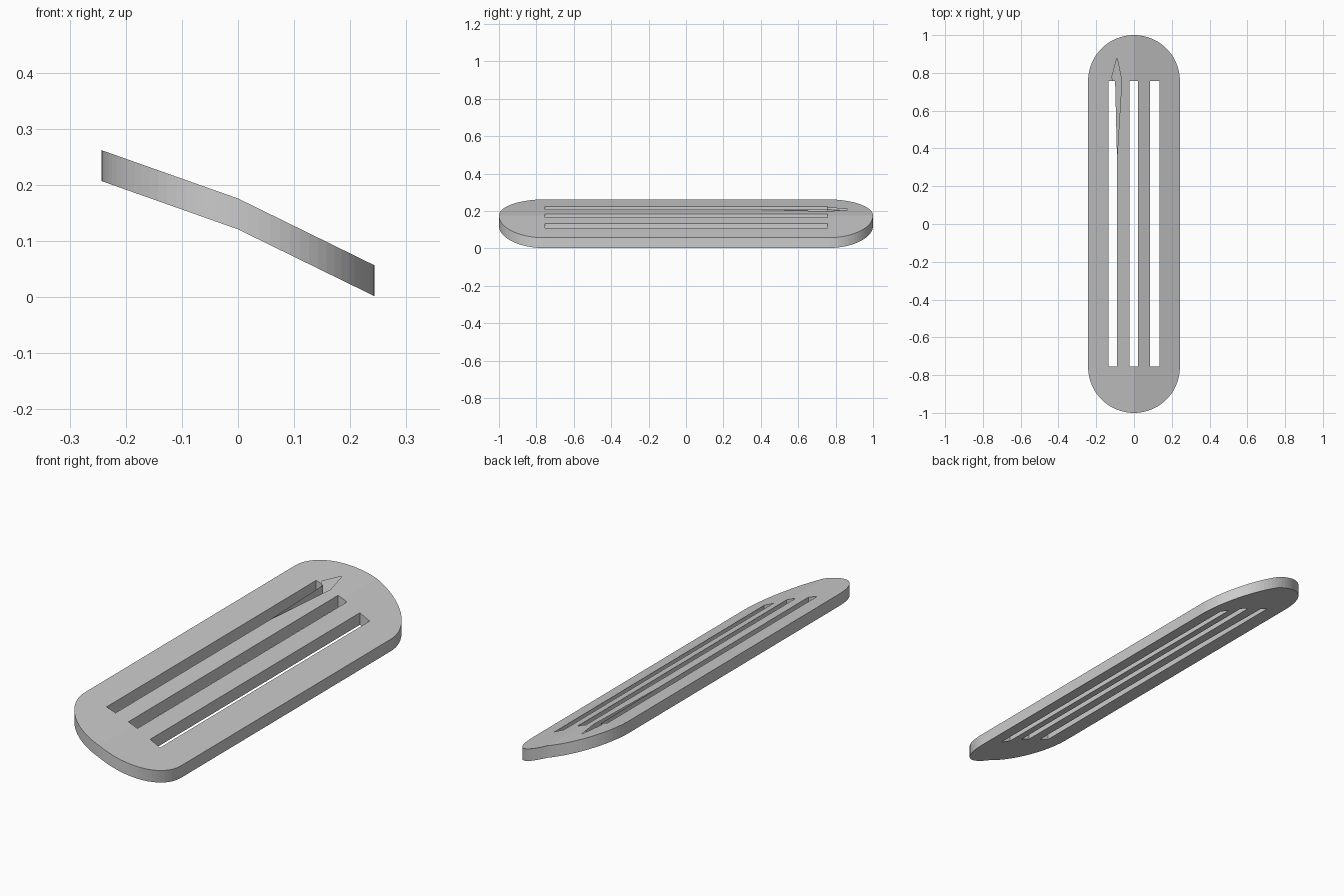
import bpy, bmesh, math
from mathutils import Vector
from mathutils.geometry import tessellate_polygon

if "Cube" in bpy.data.objects:
    bpy.data.objects.remove(bpy.data.objects["Cube"])

R, CY = 0.243, 0.757        # rounded end radius and centre
THICK = 0.055
SEG = 40


def height(x):
    """Top surface: two flat slopes meeting on the centre line."""
    return 0.176 - x * ((0.086 if x < 0 else 0.119) / R)


def slot(x0, x1):
    return [(x0, -0.755), (x1, -0.755), (x1, 0.757), (x0, 0.757)]


# Rounded outline
outline = []
for start, cy in ((0, CY), (math.pi, -CY)):
    for i in range(SEG + 1):
        a = start + math.pi * i / SEG
        outline.append((R * math.cos(a), cy + R * math.sin(a)))

# Three long slots; the left one opens into an arrow-shaped nick on top
left = [(-0.135, -0.755), (-0.09, -0.755), (-0.09, 0.35), (-0.1, 0.757), (-0.135, 0.757)]
nicked = left[:3] + [(-0.065, 0.76), (-0.09, 0.88), (-0.118, 0.775), (-0.108, 0.757), left[4]]
others = [slot(-0.025, 0.02), slot(0.085, 0.135)]

bm = bmesh.new()


def add_face(points):
    bm.faces.new([bm.verts.new(p) for p in points])


def add_cap(loops, z, flip):
    pts = [Vector((x, y, 0)) for loop in loops for x, y in loop]
    for tri in tessellate_polygon([[Vector((x, y, 0)) for x, y in l] for l in loops]):
        a, b, c = (pts[i] for i in tri)
        if ((b - a).cross(c - a).z < 0) != flip:
            b, c = c, b
        add_face([(p.x, p.y, z) for p in (a, b, c)])


def add_walls(loop, inward):
    for (ax, ay), (bx, by) in zip(loop, loop[1:] + loop[:1]):
        quad = [(ax, ay, 0), (bx, by, 0), (bx, by, THICK), (ax, ay, THICK)]
        add_face(quad[::-1] if inward else quad)


# Top, underside and side walls
add_cap([outline, nicked] + others, THICK, False)
add_cap([outline, left] + others, 0, True)
add_walls(outline, False)
for loop in [left] + others:
    add_walls(loop, True)
bmesh.ops.remove_doubles(bm, verts=bm.verts, dist=1e-5)

# Crease along the centre line, then bend
bmesh.ops.bisect_plane(bm, geom=bm.verts[:] + bm.edges[:] + bm.faces[:],
                       plane_co=(0, 0, 0), plane_no=(1, 0, 0))
for v in bm.verts:
    v.co.z += height(v.co.x) - THICK

mesh = bpy.data.meshes.new("slotted_plate")
bm.to_mesh(mesh)
bm.free()
plate = bpy.data.objects.new("slotted_plate", mesh)
bpy.context.collection.objects.link(plate)

grey = bpy.data.materials.new("plain grey")
grey.diffuse_color = (0.6, 0.6, 0.6, 1)
grey.use_nodes = True
grey.node_tree.nodes["Principled BSDF"].inputs["Base Color"].default_value = grey.diffuse_color
mesh.materials.append(grey)
